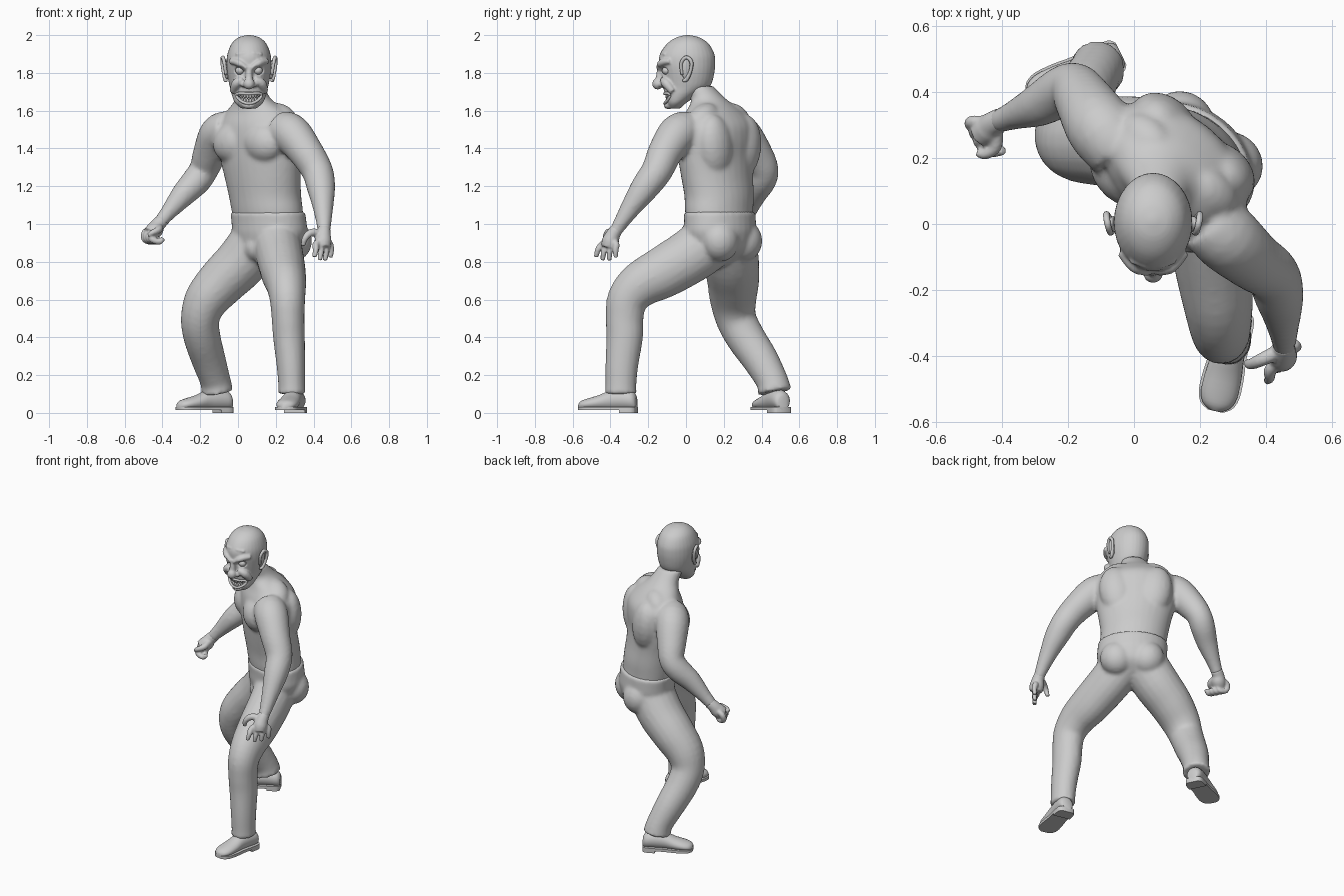
import bpy, bmesh, math
from mathutils import Vector, Matrix

if "Cube" in bpy.data.objects:
    bpy.data.objects.remove(bpy.data.objects["Cube"])

HX = 0.058                                   # head centre line
TURN = Matrix.Rotation(math.radians(-40), 4, 'Z')   # twist of the trunk


def resample(rows, n=4):
    """Catmull-Rom interpolation of number rows."""
    out = []
    for i in range(len(rows) - 1):
        p = [rows[max(i - 1, 0)], rows[i], rows[i + 1], rows[min(i + 2, len(rows) - 1)]]
        for k in range(n):
            t = k / n
            out.append([0.5 * (2 * b + (c - a) * t + (2 * a - 5 * b + 4 * c - d) * t * t
                               + (3 * b - a - 3 * c + d) * t ** 3) for a, b, c, d in zip(*p)])
    return out + [list(rows[-1])]


def loft(bm, rings, n=24):
    """Closed skin through rings given as (centre, axis a, axis b)."""
    loops = [[bm.verts.new(c + a * math.cos(2 * math.pi * k / n) + b * math.sin(2 * math.pi * k / n))
              for k in range(n)] for c, a, b in rings]
    for p, q in zip(loops, loops[1:]):
        for k in range(n):
            bm.faces.new((p[k], p[(k + 1) % n], q[(k + 1) % n], q[k]))
    bm.faces.new(loops[0][::-1])
    bm.faces.new(loops[-1])


def tube(bm, rows, wide=1.0, n=20):
    """Round limb through (x, y, z, radius) rows."""
    pts = resample(rows)
    rings, side = [], None
    for i, p in enumerate(pts):
        t = (Vector(pts[min(i + 1, len(pts) - 1)][:3]) - Vector(pts[max(i - 1, 0)][:3])).normalized()
        ref = Vector((1, 0, 0)) if side is None else side
        if side is None and abs(t.x) > 0.9:
            ref = Vector((0, 1, 0))
        side = (ref - t * ref.dot(t)).normalized()
        rings.append((Vector(p[:3]), side * p[3] * wide, t.cross(side) * p[3]))
    loft(bm, rings, n)


def stack(bm, rows, rot):
    """Horizontal ellipses from (x, y, z, half width, half depth) rows."""
    loft(bm, [(Vector(r[:3]), rot @ Vector((r[3], 0, 0)), rot @ Vector((0, r[4], 0)))
              for r in resample(rows)], 32)


def ball(bm, c, r, base=Matrix(), tilt=0.0):
    m = base @ Matrix.Translation(c) @ Matrix.Rotation(tilt, 4, 'Y') @ Matrix.Diagonal((*r, 1))
    bmesh.ops.create_uvsphere(bm, u_segments=20, v_segments=12, radius=1, matrix=m)


def finish(name, bm, voxel=None, smooth=0):
    bmesh.ops.recalc_face_normals(bm, faces=bm.faces[:])
    me = bpy.data.meshes.new(name)
    bm.to_mesh(me)
    bm.free()
    for f in me.polygons:
        f.use_smooth = True
    ob = bpy.data.objects.new(name, me)
    bpy.context.collection.objects.link(ob)
    if voxel:
        m = ob.modifiers.new("fuse", 'REMESH')
        m.mode, m.voxel_size, m.use_smooth_shade = 'VOXEL', voxel, True
    if smooth:
        s = ob.modifiers.new("soften", 'SMOOTH')
        s.factor, s.iterations = 0.5, smooth
    return ob


# torso with neck, muscles and both arms
bm = bmesh.new()
stack(bm, [(.165, .18, 1.0, .2, .155), (.155, .175, 1.07, .207, .16), (.143, .175, 1.15, .21, .163),
           (.13, .165, 1.25, .225, .163), (.12, .16, 1.35, .245, .165), (.12, .16, 1.45, .255, .17),
           (.115, .16, 1.53, .245, .16), (.1, .15, 1.6, .18, .12), (.08, .12, 1.66, .1, .09),
           (.062, .065, 1.73, .08, .08)], TURN)
chest = Matrix.Translation((.12, .16, 0)) @ TURN
for s in (-1, 1):
    ball(bm, (s * .105, -.105, 1.43), (.12, .085, .105), chest, s * .25)     # pectoral
    ball(bm, (s * .115, .09, 1.41), (.11, .085, .17), chest, s * .15)        # shoulder blade
    ball(bm, (s * .06, .115, 1.2), (.06, .05, .17), chest)                   # lower back
    ball(bm, (s * .13, .02, 1.57), (.1, .07, .06), chest, s * .5)            # trapezius
tube(bm, [(-.04, .22, 1.5, .1), (-.1, .29, 1.475, .105), (-.15, .37, 1.37, .09), (-.18, .412, 1.29, .078),
          (-.22, .4, 1.23, .077), (-.29, .36, 1.155, .065), (-.37, .328, 1.06, .043), (-.415, .31, 1.005, .036)])
tube(bm, [(.23, .01, 1.5, .1), (.285, -.045, 1.475, .105), (.36, -.11, 1.38, .092), (.42, -.155, 1.28, .083),
          (.44, -.22, 1.19, .075), (.45, -.29, 1.09, .055), (.455, -.355, .99, .038), (.455, -.38, .95, .034)])
finish("torso_and_arms", bm, .012, 5)

# trousers: pelvis, buttocks and two legs
bm = bmesh.new()
stack(bm, [(.15, .17, .81, .1, .1), (.165, .18, .87, .18, .15), (.168, .18, .95, .215, .17),
           (.165, .18, 1.0, .217, .17), (.158, .178, 1.065, .216, .169)], TURN)
hips = Matrix.Translation((.165, .18, 0)) @ TURN
for s in (-1, 1):
    ball(bm, (s * .095, .08, .91), (.105, .1, .11), hips)
ball(bm, (0, -.11, .875), (.06, .06, .07), hips)
tube(bm, [(.2, .14, .92, .15), (.22, .03, .835, .145), (.24, -.12, .745, .137), (.255, -.24, .68, .122),
          (.262, -.31, .6, .108), (.265, -.325, .5, .1), (.27, -.325, .4, .097), (.28, -.34, .25, .087),
          (.285, -.345, .14, .082), (.285, -.345, .1, .086)], .87)
tube(bm, [(.11, .22, .92, .15), (.02, .24, .8, .147), (-.08, .25, .7, .138), (-.165, .25, .6, .124),
          (-.2, .265, .5, .108), (-.19, .315, .4, .103), (-.155, .395, .28, .095), (-.12, .455, .17, .085),
          (-.11, .47, .11, .09)], .95)
finish("trousers", bm, .012, 4)


# shoes: upper, sole and heel block
def shoe(name, place):
    rows = [(.14, .03, .075), (.12, .047, .1), (.06, .05, .112), (0, .05, .105), (-.06, .056, .08),
            (-.12, .056, .062), (-.155, .042, .05), (-.172, .016, .035)]
    bm = bmesh.new()
    fine = resample(rows, 3)
    loft(bm, [(Vector((0, y, .015 + h / 2)), Vector((w, 0, 0)), Vector((0, 0, h / 2))) for y, w, h in fine])
    for z0, z1, ymin in ((.014, .032, -1), (0, .02, .04)):
        half = [(w + .007, y) for y, w, h in fine if y > ymin]
        outline = half + [(-w, y) for w, y in reversed(half)]
        face = bm.faces.new([bm.verts.new((x, y, z0)) for x, y in outline])
        up = bmesh.ops.extrude_face_region(bm, geom=[face])['geom']
        bmesh.ops.translate(bm, verts=[v for v in up if isinstance(v, bmesh.types.BMVert)],
                            vec=(0, 0, z1 - z0))
    bmesh.ops.transform(bm, matrix=place, verts=bm.verts[:])
    ob = finish(name, bm)
    bpy.context.view_layer.objects.active = ob
    ob.select_set(True)
    bpy.ops.object.shade_smooth_by_angle(angle=math.radians(40))
    ob.select_set(False)


shoe("front_shoe", Matrix.Translation((.285, -.4, 0)) @ Matrix.Rotation(math.radians(-13), 4, 'Z'))
shoe("rear_shoe", Matrix.Translation((-.165, .455, 0)) @ Matrix.Rotation(math.radians(-64), 4, 'Z'))

# open hand
bm = bmesh.new()
tube(bm, [(.455, -.365, .975, .034), (.453, -.385, .945, .038), (.45, -.4, .91, .045), (.45, -.41, .875, .04)])
for i in range(4):
    t = i / 3
    a = Vector((.412 + .075 * t, -.445 + .075 * t, .89))
    d = Vector((.0 + .01 * t, -.035 + .03 * t, -.045 - .02 * math.sin(3 * t)))
    tube(bm, [(*(Vector((.45, -.4, .93)) * .4 + a * .6), .018), (*a, .019), (*(a + d * .6), .016),
              (*(a + d + Vector((-.008, .004, -.02))), .012)], n=12)
tube(bm, [(.445, -.385, .945, .024), (.39, -.41, .955, .021), (.355, -.425, .925, .017), (.345, -.42, .885, .012)], n=12)
finish("open_hand", bm, .006, 3)

# clenched fist
bm = bmesh.new()
tube(bm, [(-.4, .318, 1.02, .036), (-.425, .305, .995, .038), (-.44, .29, .97, .045), (-.465, .27, .945, .042)])
for i in range(4):
    x, y = .013 * i, -.026 * i
    tube(bm, [(-.455 + x, .31 + y * .7, .975, .018), (-.492 + x, .31 + y, .955 - .006 * i, .019),
              (-.492 + x, .298 + y, .918, .018), (-.455 + x, .29 + y * .9, .906, .016),
              (-.435 + x, .285 + y * .8, .925, .013)], n=12)
tube(bm, [(-.42, .29, .985, .024), (-.42, .235, .97, .02), (-.45, .212, .955, .016), (-.475, .215, .94, .012)], n=12)
finish("fist", bm, .006, 3)

# head: skull and jaw rows are (height, front y, back y, half width)
bm = bmesh.new()
skull = [(2.0, .0, .02, .01), (1.988, -.05, .07, .055), (1.955, -.1, .12, .092), (1.9, -.138, .15, .114),
         (1.85, -.143, .155, .119), (1.8, -.132, .15, .116), (1.75, -.122, .138, .107), (1.72, -.118, .118, .1),
         (1.68, -.115, .06, .09), (1.64, -.105, .0, .073), (1.612, -.09, -.03, .04)]
stack(bm, [(HX, (f + b) / 2, z, w, (b - f) / 2) for z, f, b, w in skull], Matrix())
face = Matrix.Translation((HX, 0, 0))
for s in (-1, 1):
    tube(bm, [(HX + s * .014, -.142, 1.822, .016), (HX + s * .055, -.13, 1.853, .019),
              (HX + s * .098, -.085, 1.862, .014)], n=12)                     # angry brow
    tube(bm, [(HX + s * .03, -.125, 1.765, .014), (HX + s * .065, -.105, 1.745, .026),
              (HX + s * .085, -.07, 1.7, .018)], n=12)                        # cheek
    ball(bm, (s * .027, -.128, 1.738), (.017, .018, .015), face)              # nostril
    tube(bm, [(HX + s * .02, -.13, 1.905, .007), (HX + s * .07, -.112, 1.9, .007)], n=10)  # wrinkle
tube(bm, [(HX, -.135, 1.835, .016), (HX, -.14, 1.79, .018), (HX, -.14, 1.75, .024)], n=12)
ball(bm, (0, -.15, 1.742), (.03, .029, .03), face)
ball(bm, (0, -.092, 1.628), (.035, .026, .02), face)
head = finish("head", bm, .006)
dg = bpy.context.evaluated_depsgraph_get()
head.data = bpy.data.meshes.new_from_object(head.evaluated_get(dg))
head.modifiers.clear()
for v in head.data.vertices:                 # press in the mouth and the eye sockets
    x, y, z = v.co.x - HX, v.co.y, v.co.z
    if y < -.04:
        if (x / .066) ** 2 + ((z - 1.664 - 4 * x * x) / .025) ** 2 < 1:
            v.co.y += .04
        d = ((abs(x) - .048) / .032) ** 2 + ((z - 1.812) / .025) ** 2
        if d < 1:
            v.co.y += .022 * (1 - d)
soft = head.modifiers.new("soften", 'SMOOTH')
soft.factor, soft.iterations = .5, 3

# eyeballs
bm = bmesh.new()
for s in (-1, 1):
    ball(bm, (s * .048, -.103, 1.812), (.024, .024, .022), face)
finish("eyes", bm)

# lips and two rows of teeth
bm = bmesh.new()
ring = []
for k in range(25):
    a = 2 * math.pi * k / 24
    x = .066 * math.cos(a)
    ring.append((HX + x, -.113 + 6.5 * x * x, 1.664 + 4 * x * x + .026 * math.sin(a), .008))
tube(bm, ring, n=8)
finish("lips", bm)
bm = bmesh.new()
for s in (-1, 1):
    for i in range(8):
        x = (i - 3.5) * .0145
        ball(bm, (x, -.102 + 6.5 * x * x, 1.664 + 4 * x * x + s * .014), (.0075, .008, .014), face)
finish("teeth", bm)

# ears: rim, bowl and lobe
bm = bmesh.new()
for s in (-1, 1):
    x = HX + s * .122
    tube(bm, [(x, -.02, 1.79, .008), (x + s * .008, -.026, 1.85, .009), (x + s * .016, .0, 1.882, .01),
              (x + s * .02, .028, 1.86, .01), (x + s * .014, .024, 1.81, .009), (x + s * .003, .002, 1.765, .011),
              (x - s * .002, -.016, 1.76, .008)], n=10)
    ball(bm, (s * .122, .0, 1.82), (.012, .024, .055), face, s * .12)
finish("ears", bm)
